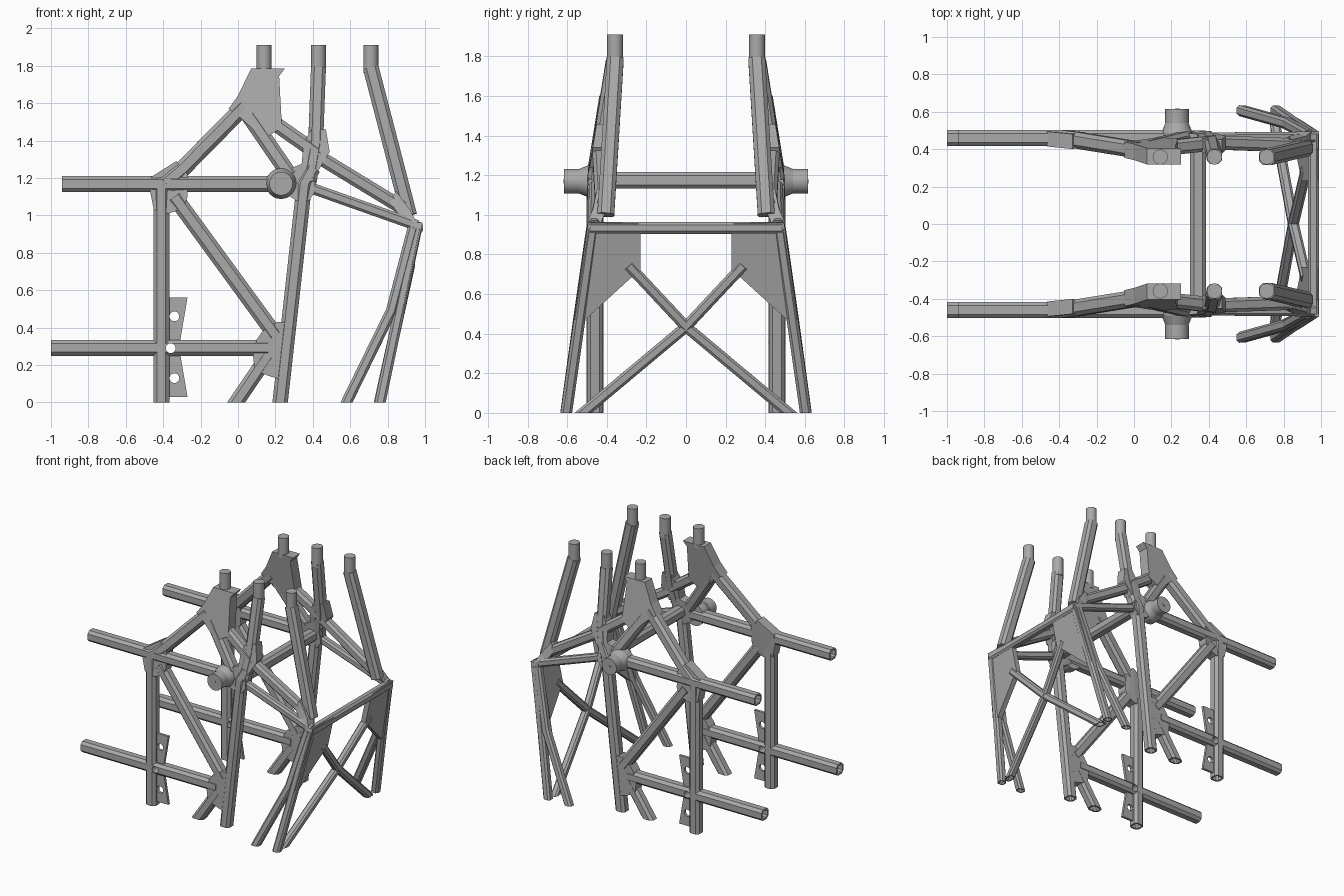
import bpy, bmesh, math
from mathutils import Vector, Matrix

if "Cube" in bpy.data.objects:
    bpy.data.objects.remove(bpy.data.objects["Cube"])

GREY = (0.4, 0.4, 0.4, 1)
steel = bpy.data.materials.new("steel_grey")
steel.use_nodes = True
steel.diffuse_color = GREY
steel.node_tree.nodes["Principled BSDF"].inputs["Base Color"].default_value = GREY

TOP = 1.79                       # height where the pins start
X, Y = Vector((1, 0, 0)), Vector((0, 1, 0))


def side(x, z):
    """Point on the side frame, which leans inwards above the upper rail."""
    return Vector((x, 0.46 - 0.16 * max(0, z - 1.17), z))


def end(y, z):
    """Point on the sloping end frame."""
    return Vector((0.985 - 0.22 * (0.95 - z), y, z))


def finish(name, bm, mirror=True, smooth=False, cutter=None):
    bmesh.ops.recalc_face_normals(bm, faces=bm.faces[:])
    mesh = bpy.data.meshes.new(name)
    bm.to_mesh(mesh)
    bm.free()
    mesh.materials.append(steel)
    ob = bpy.data.objects.new(name, mesh)
    bpy.context.collection.objects.link(ob)
    if smooth:
        bpy.ops.object.select_all(action='DESELECT')
        ob.select_set(True)
        bpy.context.view_layer.objects.active = ob
        bpy.ops.object.shade_smooth_by_angle(angle=math.radians(35))
    if cutter:
        cut = ob.modifiers.new("holes", 'BOOLEAN')
        cut.operation = 'DIFFERENCE'
        cut.solver = 'EXACT'
        cut.object = cutter
    if mirror:
        mir = ob.modifiers.new("other_side", 'MIRROR')
        mir.use_axis = (False, True, False)
        mir.use_mirror_merge = False
    return ob


def tube(name, points, w=0.085, bore=(), ref=Y, mirror=True, cutter=None):
    """Chamfered square tube along a path; bore lists the open ends."""
    pts = [Vector(p) for p in points]
    h, c = w / 2, w * 0.23
    outline = [(h, c - h), (h, h - c), (h - c, h), (c - h, h),
               (-h, h - c), (-h, c - h), (c - h, -h), (h - c, -h)]
    bm = bmesh.new()
    rings = []
    for i, p in enumerate(pts):
        d = (pts[min(i + 1, len(pts) - 1)] - pts[max(i - 1, 0)]).normalized()
        u = (ref - d * ref.dot(d)).normalized()
        v = d.cross(u)
        ring = [p + u * a + v * b for a, b in outline]
        if p.z in (0, TOP):      # cut level at floor and pin height
            ring = [q + d * ((p.z - q.z) / d.z) for q in ring]
        rings.append([bm.verts.new(q) for q in ring])
    for a, b in zip(rings, rings[1:]):
        for i in range(8):
            j = (i + 1) % 8
            bm.faces.new((a[i], a[j], b[j], b[i]))
    caps = {0: bm.faces.new(rings[0]), -1: bm.faces.new(rings[-1])}
    bmesh.ops.recalc_face_normals(bm, faces=bm.faces[:])
    for k in bore:
        inward = (pts[1] - pts[0]) if k == 0 else (pts[-2] - pts[-1])
        bmesh.ops.inset_region(bm, faces=[caps[k]], thickness=w * 0.17)
        sunk = bmesh.ops.extrude_discrete_faces(bm, faces=[caps[k]])["faces"][0]
        bmesh.ops.translate(bm, verts=sunk.verts[:], vec=inward.normalized() * 0.1)
    return finish(name, bm, mirror, cutter=cutter)


def plate(name, points, offset, cutter=None):
    """Flat gusset from an outline, thickened along offset."""
    off = Vector(offset)
    bm = bmesh.new()
    a = [bm.verts.new(p) for p in points]
    b = [bm.verts.new(Vector(p) + off) for p in points]
    for ring in (a, b):
        bmesh.ops.triangulate(bm, faces=[bm.faces.new(ring)])
    for i in range(len(a)):
        j = (i + 1) % len(a)
        bm.faces.new((a[i], a[j], b[j], b[i]))
    return finish(name, bm, cutter=cutter)


def gusset(name, outline, t=0.08, cutter=None):
    pts = [side(x, z) - Y * t / 2 for x, z in outline]
    return plate(name, pts, Y * t, cutter)


def cone(bm, at, axis, r1, r2, depth):
    """Cone or cylinder starting at a point and running along an axis."""
    rot = axis.to_track_quat('Z', 'Y').to_matrix().to_4x4()
    m = Matrix.Translation(Vector(at) + axis * depth / 2) @ rot
    bmesh.ops.create_cone(bm, cap_ends=True, segments=32, radius1=r1,
                          radius2=r2, depth=depth, matrix=m)


# hole cutter for the bracket plates and the rail crossing
bm = bmesh.new()
for x, z in ((-0.34, 0.46), (-0.36, 0.29), (-0.34, 0.13)):
    cone(bm, (x, 0.3, z), Y, 0.026, 0.026, 0.3)
holes = finish("hole_cutter", bm, mirror=False)
holes.hide_render = True
holes.display_type = 'WIRE'
holes.hide_set(True)

# side frame: rails, posts and diagonals
tube("upper_rail", [side(-0.94, 1.168), side(0.3, 1.168)], bore=(0,))
tube("lower_rail", [side(-1, 0.292), side(0.16, 0.292)], bore=(0,), cutter=holes)
tube("outer_post", [side(-0.41, 0), side(-0.41, 1.15)], bore=(0,), cutter=holes)
tube("lower_diagonal", [side(-0.34, 1.1), side(0.2, 0.36)])
tube("main_leg", [side(0.225, 0), side(0.355, 1.17), side(0.4, 1.25)], 0.082, bore=(0,))
tube("short_leg", [side(-0.01, 0), side(0.16, 0.25)], 0.08, bore=(0,))
tube("upper_diagonal", [side(-0.39, 1.17), side(-0.3, 1.245), side(0.03, 1.58)], 0.088)
tube("hub_diagonal", [side(0.06, 1.53), side(0.28, 1.21)])
tube("tower_link", [side(0.17, 1.51), side(0.42, 1.335)], 0.08)
tube("middle_post", [side(0.43, TOP), side(0.415, 1.38), side(0.38, 1.18)], 0.08)
tube("rear_diagonal", [side(0.42, 1.32), (0.88, 0.42, 1.04)], 0.075)
tube("rear_post", [(0.71, 0.357, TOP), (0.915, 0.405, 1.0)])
tube("corner_rail", [(0.36, 0.46, 1.157), (0.96, 0.465, 0.945)], 0.058)

# side gussets at the joints
gusset("rail_gusset", [(-0.465, 1.205), (-0.33, 1.29), (-0.27, 1.22), (-0.27, 1.1),
                       (-0.29, 1.04), (-0.37, 1.01), (-0.45, 1.03), (-0.47, 1.13)])
gusset("foot_gusset", [(0.1, 0.335), (0.13, 0.38), (0.21, 0.43), (0.26, 0.43),
                       (0.24, 0.12), (0.17, 0.14), (0.09, 0.17), (0.08, 0.25)], 0.078)
gusset("tower_gusset", [(-0.05, 1.57), (0, 1.64), (0.07, 1.785), (0.25, 1.785),
                        (0.22, 1.745), (0.235, 1.47), (0.14, 1.41), (0.07, 1.47),
                        (0, 1.535)], 0.086)
gusset("middle_gusset", [(0.35, 1.38), (0.39, 1.46), (0.47, 1.46), (0.49, 1.34),
                         (0.43, 1.24), (0.34, 1.27)], 0.076)
gusset("hub_gusset", [(0.25, 1.24), (0.34, 1.275), (0.405, 1.26), (0.415, 1.13),
                      (0.38, 1.08), (0.31, 1.08), (0.25, 1.12)], 0.076)
plate("corner_gusset", [(0.81, 0.39, 1.075), (0.845, 0.38, 1.13), (0.92, 0.4, 1.03),
                        (0.955, 0.43, 0.96), (0.86, 0.41, 1.0)], Y * 0.07)

# perforated bracket plates beside the outer post
for name, s in (("upper_bracket", 1), ("lower_bracket", -1)):
    outline = [(-0.38, 0.03), (-0.31, 0.03), (-0.27, 0.265), (-0.38, 0.265)]
    gusset(name, [(x, 0.295 + s * z) for x, z in outline], 0.02, holes)

# trunnions on the sides
bm = bmesh.new()
cone(bm, (0.23, 0.43, 1.17), Y, 0.082, 0.082, 0.06)
cone(bm, (0.23, 0.49, 1.17), Y, 0.082, 0.058, 0.06)
cone(bm, (0.23, 0.54, 1.17), Y, 0.063, 0.063, 0.075)
cone(bm, (0.23, 0.61, 1.17), Y, 0.012, 0.012, 0.008)
finish("trunnion", bm, smooth=True)

# pins on the three posts
bm = bmesh.new()
for x in (0.14, 0.43, 0.71):
    cone(bm, (x, 0.358, 1.76), Vector((0, 0, 1)), 0.04, 0.04, 0.15)
finish("top_pins", bm, smooth=True)

# beams joining the two sides
tube("cross_beam", [(0.343, -0.45, 1.175), (0.343, 0.45, 1.175)], 0.085, ref=X, mirror=False)
tube("end_beam", [(0.96, -0.485, 0.934), (0.96, 0.485, 0.934)], 0.06, ref=X, mirror=False)

# end frame: splayed legs, skirt panels and crossed braces
tube("end_leg", [(0.76, 0.605, 0), (0.955, 0.472, 0.93)], 0.058, bore=(0,))
tube("inner_end_leg", [(0.58, 0.605, 0), (0.82, 0.538, 0.49), (0.935, 0.475, 0.93)],
     0.058, bore=(0,))
tube("cross_brace", [end(-0.52, 0) - X * 0.02, end(0, 0.435) - X * 0.02,
                     end(0.29, 0.745) - X * 0.02], 0.055, bore=(0,), ref=X)
plate("end_gusset", [end(0.495, 0.963), end(0.23, 0.955), end(0.23, 0.72),
                     end(0.28, 0.68), end(0.51, 0.47), end(0.565, 0.47)], X * -0.04)
plate("side_skirt", [(0.925, 0.495, 0.955), (0.985, 0.495, 0.955),
                     (0.875, 0.562, 0.47), (0.79, 0.562, 0.47)], Y * -0.05)
